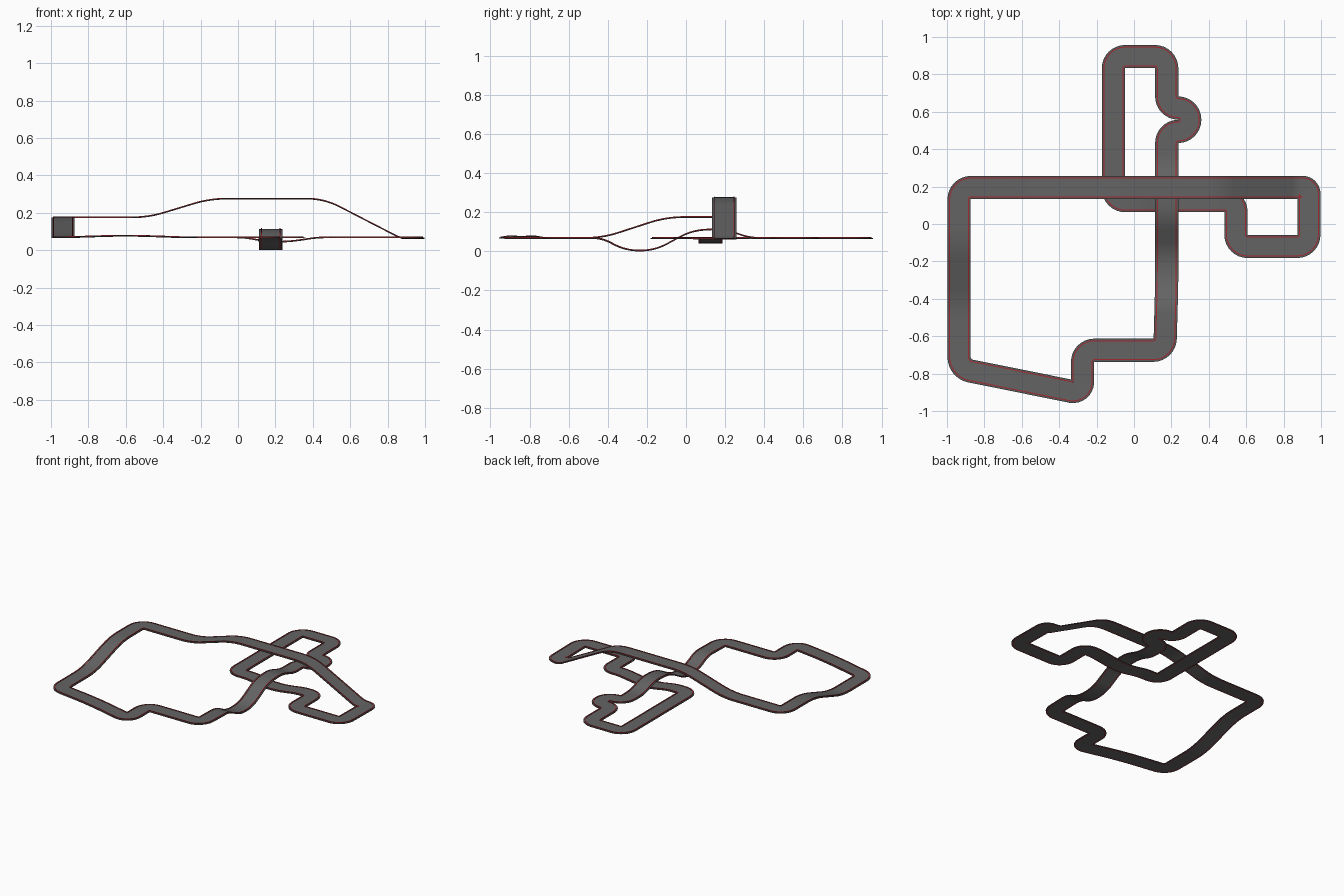
import bpy, bmesh, math
from mathutils import Vector

cube = bpy.data.objects.get("Cube")
if cube:
    bpy.data.objects.remove(cube)


def material(name, rgb):
    m = bpy.data.materials.new(name)
    m.use_nodes = True
    m.diffuse_color = (*rgb, 1)
    m.node_tree.nodes["Principled BSDF"].inputs["Base Color"].default_value = (*rgb, 1)
    return m


asphalt = material("asphalt grey", (0.13, 0.127, 0.13))
shoulder = material("shoulder grey", (0.1, 0.1, 0.1))
red = material("kerb red", (0.38, 0.02, 0.025))

C = 0.0625    # rounding of plan corners
S = 0.09      # rounding of slope changes
FLAT = 0.07
HALF = 0.062  # half width of the track

# Closed centre line: x, y, z, rounding length
route = [
    # overpass straight
    (-0.935, 0.195, 0.177, C), (-0.48, 0.195, 0.177, S),
    (-0.15, 0.195, 0.277, S), (0.46, 0.195, 0.277, S),
    (0.87, 0.195, 0.066, 0.03),
    # right hand hook
    (0.935, 0.195, 0.066, C), (0.935, -0.12, FLAT, C),
    (0.545, -0.12, FLAT, C), (0.545, 0.125, FLAT, C),
    # shallow dip below the crossing
    (0.43, 0.125, FLAT, 0.04), (0.27, 0.125, 0.047, 0.06),
    (0.16, 0.125, 0.047, 0.04), (0.03, 0.125, FLAT, 0.05),
    # back loop with its small bulge
    (-0.11, 0.125, FLAT, C), (-0.11, 0.895, FLAT, C),
    (0.175, 0.895, FLAT, C), (0.175, 0.62, FLAT, C),
    (0.298, 0.62, FLAT, C), (0.298, 0.495, FLAT, C),
    (0.175, 0.495, FLAT, C),
    # hump over the crossing, then the hollow
    (0.175, 0.33, FLAT, 0.05), (0.175, 0.19, 0.117, 0.06),
    (0.175, 0.03, 0.109, 0.07), (0.175, -0.16, 0.006, 0.07),
    (0.175, -0.31, 0.006, 0.07), (0.172, -0.43, FLAT, 0.05),
    # front corners
    (0.165, -0.675, FLAT, C), (-0.275, -0.675, FLAT, C),
    (-0.275, -0.907, FLAT, C),
    (-0.6, -0.841, 0.081, 0.15), (-0.935, -0.774, FLAT, C),
    # climb on the left side
    (-0.935, -0.43, FLAT, S), (-0.935, -0.1, 0.177, S),
]


def rounded_path(points, steps=8):
    """Replace every corner of a closed path by an arc."""
    path = []
    for i, (x, y, z, cut) in enumerate(points):
        p = Vector((x, y, z))
        before = Vector(points[i - 1][:3]) - p
        after = Vector(points[(i + 1) % len(points)][:3]) - p
        cut = min(cut, before.length * 0.5, after.length * 0.5)
        a, b = before.normalized() * cut, after.normalized() * cut
        turn = math.pi - before.angle(after)
        k = 4 / 3 * math.tan(turn / 4) / math.tan(turn / 2) if turn > 0.001 else 0.66
        p0, p1, p2, p3 = p + a, p + a * (1 - k), p + b * (1 - k), p + b
        for s in range(steps + 1):
            t = s / steps
            u = 1 - t
            q = p0 * u**3 + p1 * 3 * u * u * t + p2 * 3 * u * t * t + p3 * t**3
            if not path or (q - path[-1]).length > 0.001:
                path.append(q)
    if (path[0] - path[-1]).length < 0.001:
        path.pop()
    return path


def sweep(name, profile, mat, path):
    """Sweep a closed (sideways, up) profile along the closed path."""
    bm = bmesh.new()
    rings = []
    for i, p in enumerate(path):
        d = (p - path[i - 1]).normalized() + (path[(i + 1) % len(path)] - p).normalized()
        side = Vector((d.y, -d.x, 0)).normalized()
        rings.append([bm.verts.new(p + side * o + Vector((0, 0, h))) for o, h in profile])
    n = len(profile)
    for i, ring in enumerate(rings):
        last = rings[i - 1]
        for j in range(n):
            bm.faces.new((last[j], last[(j + 1) % n], ring[(j + 1) % n], ring[j]))
    bmesh.ops.recalc_face_normals(bm, faces=bm.faces)
    mesh = bpy.data.meshes.new(name)
    bm.to_mesh(mesh)
    bm.free()
    mesh.materials.append(mat)
    obj = bpy.data.objects.new(name, mesh)
    bpy.context.collection.objects.link(obj)
    bpy.ops.object.select_all(action='DESELECT')
    obj.select_set(True)
    bpy.context.view_layer.objects.active = obj
    bpy.ops.object.shade_smooth_by_angle(angle=math.radians(30))
    return obj


def box(inner, outer, low, high):
    return [(inner, low), (outer, low), (outer, high), (inner, high)]


line = rounded_path(route)
KERB_IN, KERB_OUT = 0.048, 0.053

# Road surface, then kerb and shoulder on both edges
sweep("road_surface", box(-KERB_IN, KERB_IN, -0.006, 0), asphalt, line)
for label, sign in (("right", 1), ("left", -1)):
    sweep(label + "_kerb", box(sign * KERB_IN, sign * KERB_OUT, -0.006, 0.003), red, line)
    sweep(label + "_shoulder", box(sign * KERB_OUT, sign * HALF, -0.006, -0.001), shoulder, line)
